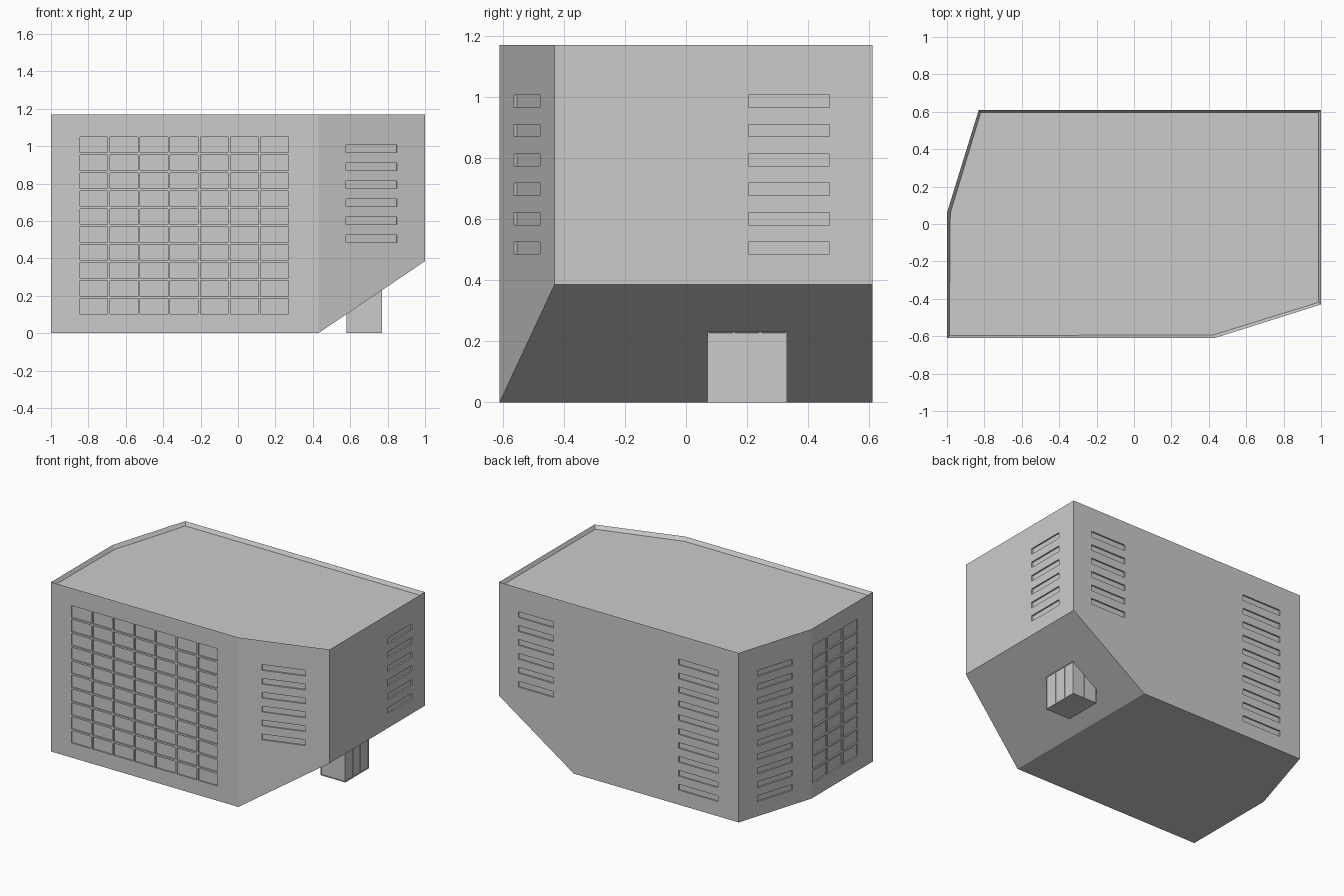
import bpy, bmesh
from mathutils import Vector, Matrix

if "Cube" in bpy.data.objects:
    bpy.data.objects.remove(bpy.data.objects["Cube"])

H = 1.17
PITCH = 0.096
OUTLINE = [(-1, -.61), (.43, -.61), (1, -.43), (1, .61), (-.83, .61), (-1, .06)]


def to_object(bm, name):
    bmesh.ops.recalc_face_normals(bm, faces=bm.faces)
    mesh = bpy.data.meshes.new(name)
    bm.to_mesh(mesh)
    bm.free()
    ob = bpy.data.objects.new(name, mesh)
    bpy.context.collection.objects.link(ob)
    return ob


def prism(points, height):
    bm = bmesh.new()
    base = bm.faces.new([bm.verts.new((x, y, 0)) for x, y in points])
    top = bmesh.ops.extrude_face_region(bm, geom=[base])["geom"]
    bmesh.ops.translate(bm, vec=(0, 0, height),
                        verts=[v for v in top if isinstance(v, bmesh.types.BMVert)])
    bmesh.ops.recalc_face_normals(bm, faces=bm.faces)
    return bm


def recesses(bm, a, b, s0, s1, cols, z_low, rows, height, gap=0.012, depth=0.01):
    """Add a grid of cutter boxes on the wall running from a to b."""
    a, b = Vector((*a, 0)), Vector((*b, 0))
    u = (b - a).normalized()
    step = (s1 - s0 + gap) / cols
    rot = Vector((1, 0, 0)).rotation_difference(u).to_matrix().to_4x4()
    if u.x < -.999:
        rot = Matrix.Identity(4)
    for c in range(cols):
        pos = a + u * (s0 + c * step + (step - gap) / 2)
        for r in range(rows):
            pos.z = z_low + r * PITCH + height / 2
            bmesh.ops.create_cube(bm, size=1, matrix=Matrix.Translation(pos) @ rot
                                  @ Matrix.Diagonal((step - gap, 2 * depth, height, 1)))


def cut(ob, bm):
    cutter = to_object(bm, "cutter")
    cutter.hide_render = True
    mod = ob.modifiers.new("recesses", 'BOOLEAN')
    mod.operation, mod.solver, mod.object = 'DIFFERENCE', 'EXACT', cutter
    bpy.context.view_layer.objects.active = ob
    bpy.ops.object.modifier_apply(modifier=mod.name)
    bpy.data.objects.remove(cutter)


# Building body: extruded plan, undercut at the entrance end, sunken roof
bm = prism(OUTLINE, H)
bmesh.ops.bisect_plane(bm, geom=bm.verts[:] + bm.edges[:] + bm.faces[:],
                       plane_co=(.43, 0, 0), plane_no=(.385, 0, -.57), clear_outer=True)
bmesh.ops.holes_fill(bm, edges=[e for e in bm.edges if e.is_boundary])
roof = [f for f in bm.faces if f.normal.z > .9]
bmesh.ops.inset_region(bm, faces=roof, thickness=.018)
bmesh.ops.translate(bm, verts=roof[0].verts[:], vec=(0, 0, -.025))
body = to_object(bm, "building_body")

# Windows: large glazed grids on two walls, narrow slots on the others
walls = list(zip(OUTLINE, OUTLINE[1:] + OUTLINE[:1]))
LOW, MID = .101, .485
cutters = bmesh.new()
recesses(cutters, *walls[0], .154, 1.27, 7, LOW, 10, .084)
recesses(cutters, *walls[5], .01, .505, 3, LOW, 10, .084)
for wall, s0, s1, z, rows in [(1, .155, .44, MID, 6), (2, .635, .90, MID, 6),
                              (3, .146, .415, MID, 6), (3, 1.37, 1.67, LOW, 10),
                              (4, .15, .426, LOW, 10)]:
    recesses(cutters, *walls[wall], s0, s1, 1, z, rows, .04)
cut(body, cutters)

# Entrance vestibule under the slope, with recessed glass panels
plan = [(.58, .07), (.77, .07), (.77, .33), (.58, .33)]
vestibule = to_object(prism(plan, .235), "entrance_vestibule")
cutters = bmesh.new()
for i, cols in enumerate((2, 3, 2)):
    length = (Vector(plan[i + 1]) - Vector(plan[i])).length
    recesses(cutters, plan[i], plan[i + 1], .005, length - .005, cols, .006, 1, .222,
             gap=.008, depth=.004)
cut(vestibule, cutters)
